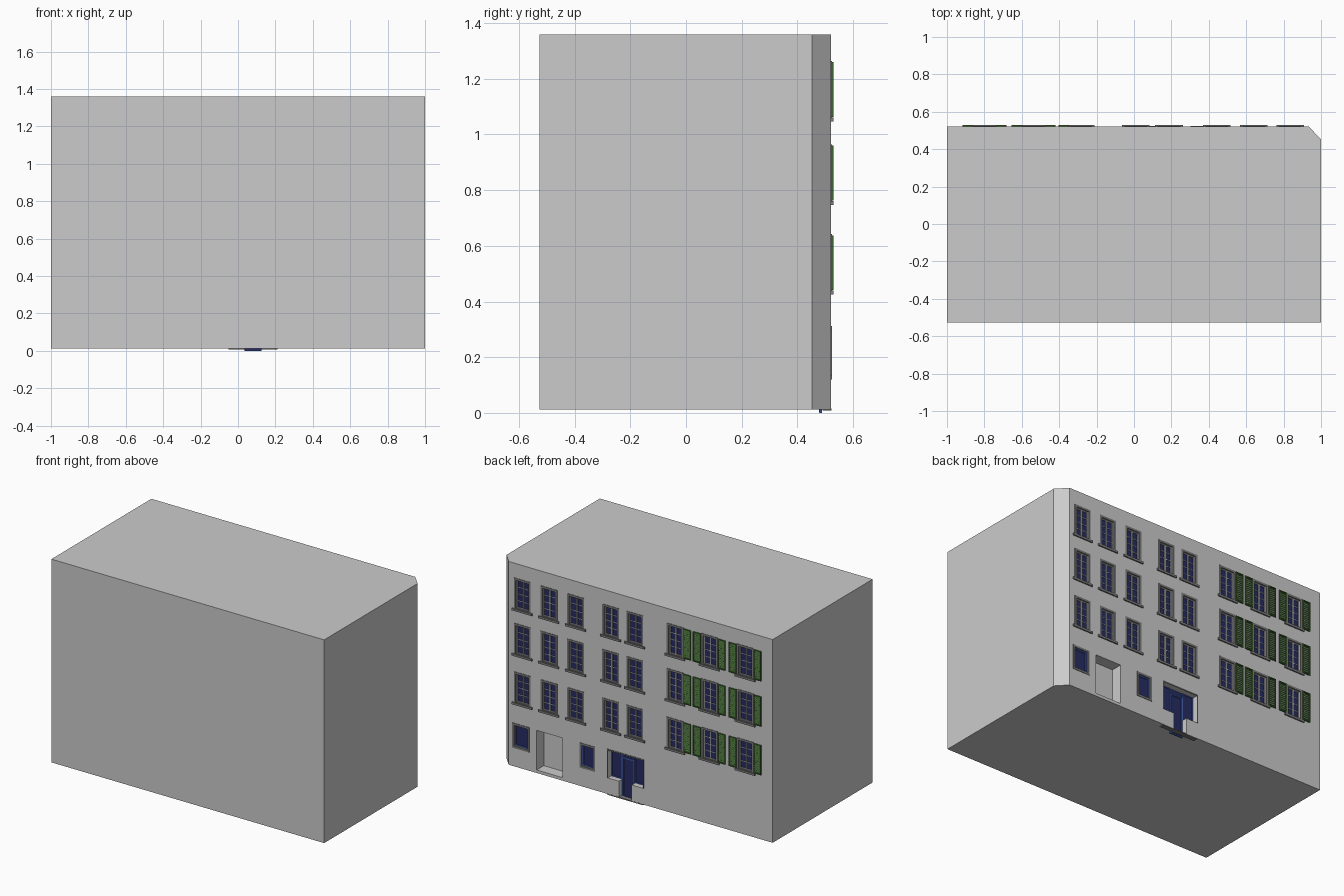
import bpy, bmesh
from mathutils import Matrix, Vector

if "Cube" in bpy.data.objects:
    bpy.data.objects.remove(bpy.data.objects["Cube"])

WALL = 0.521          # y of the street facade
BASE, TOP = 0.013, 1.36


def material(name, rgb):
    m = bpy.data.materials.new(name)
    m.diffuse_color = (*rgb, 1)
    m.use_nodes = True
    m.node_tree.nodes["Principled BSDF"].inputs["Base Color"].default_value = m.diffuse_color
    return m


NAVY = material("glass_navy", (0.02, 0.025, 0.12))
BLUE = material("paint_blue", (0.06, 0.12, 0.45))
GREEN = material("shutter_green", (0.05, 0.13, 0.03))
STONE = material("stone_dark", (0.2, 0.2, 0.2))
WOOD = material("window_wood", (0.45, 0.45, 0.45))


def add_box(bm, x0, x1, y0, y1, z0, z1):
    mid = Vector(((x0 + x1) / 2, (y0 + y1) / 2, (z0 + z1) / 2))
    size = (x1 - x0, y1 - y0, z1 - z0, 1)
    bmesh.ops.create_cube(bm, size=1, matrix=Matrix.Translation(mid) @ Matrix.Diagonal(size))


def add_frame(bm, x0, x1, y0, y1, z0, z1, t):
    add_box(bm, x0, x0 + t, y0, y1, z0, z1)
    add_box(bm, x1 - t, x1, y0, y1, z0, z1)
    add_box(bm, x0 + t, x1 - t, y0, y1, z1 - t, z1)
    add_box(bm, x0 + t, x1 - t, y0, y1, z0, z0 + t)


def add_prism(bm, pts, axis):
    # closed profile swept along the given vector
    face = bm.faces.new([bm.verts.new(p) for p in pts])
    out = bmesh.ops.extrude_face_region(bm, geom=[face])
    bmesh.ops.translate(bm, vec=axis, verts=[v for v in out["geom"] if isinstance(v, bmesh.types.BMVert)])
    bmesh.ops.recalc_face_normals(bm, faces=bm.faces)


def finish(bm, name, mat=None):
    me = bpy.data.meshes.new(name)
    bm.to_mesh(me)
    bm.free()
    if mat:
        me.materials.append(mat)
    return me


def place(me, name, loc=(0, 0, 0)):
    ob = bpy.data.objects.new(name, me)
    ob.location = loc
    bpy.context.collection.objects.link(ob)
    return ob


def part(name, mat, *boxes):
    bm = bmesh.new()
    for b in boxes:
        add_box(bm, *b)
    return finish(bm, name, mat)


# layout of the facade
columns = [0.835, 0.64, 0.443, 0.187, 0.01, -0.285, -0.537, -0.80]
floors = [0.425, 0.747, 1.047]
shop_windows = [(0.783, 0.908), (0.302, 0.414)]

# building block with chamfered corner
bm = bmesh.new()
plan = [(-1, -0.526), (1, -0.526), (1, 0.452), (0.935, WALL), (-1, WALL)]
add_prism(bm, [(x, y, BASE) for x, y in plan], (0, 0, TOP - BASE))
walls = place(finish(bm, "walls"), "walls")

# openings cut out of the facade
bm = bmesh.new()
for z in floors:
    for x in columns:
        add_box(bm, x - 0.048, x + 0.048, WALL - 0.02, 0.6, z + 0.012, z + 0.205)
for x0, x1 in shop_windows:
    add_box(bm, x0 + 0.01, x1 - 0.01, WALL - 0.02, 0.6, 0.147, 0.29)
add_box(bm, 0.54, 0.73, WALL - 0.075, 0.6, 0.033, 0.295)
entry = [(-0.05, 0.12), (-0.05, 0.304), (0.208, 0.304), (0.208, 0.12),
         (0.127, 0.12), (0.127, -0.05), (0.033, -0.05), (0.033, 0.12)]
add_prism(bm, [(x, WALL - 0.045, z) for x, z in entry], (0, 0.15, 0))
cutter = place(finish(bm, "opening_cutter"), "opening_cutter")
cutter.hide_render = True
mod = walls.modifiers.new("openings", "BOOLEAN")
mod.operation, mod.solver, mod.object = "DIFFERENCE", "EXACT", cutter
bpy.context.view_layer.objects.active = walls
bpy.ops.object.modifier_apply(modifier=mod.name)
bpy.data.objects.remove(cutter)

# shared window meshes, local origin at the sill bottom on the wall plane
bm = bmesh.new()
add_frame(bm, -0.061, 0.061, -0.004, 0.003, 0.005, 0.217, 0.014)
surround = finish(bm, "window_surround", STONE)
sill = part("window_sill", STONE, (-0.074, 0.074, -0.003, 0.008, 0, 0.014))
glass = part("window_glass", NAVY, (-0.047, 0.047, -0.0195, -0.014, 0.013, 0.204))
bm = bmesh.new()
add_frame(bm, -0.047, 0.047, -0.015, -0.009, 0.016, 0.204, 0.006)
add_box(bm, -0.005, 0.005, -0.015, -0.007, 0.02, 0.2)
for k in (1, 2, 3):
    z = 0.02 + 0.045 * k
    add_box(bm, -0.043, 0.043, -0.015, -0.011, z - 0.002, z + 0.002)
bars = finish(bm, "window_bars", WOOD)

# louvred shutter
bm = bmesh.new()
add_frame(bm, -0.028, 0.028, 0.001, 0.008, 0.016, 0.213, 0.007)
for k in range(14):
    z = 0.025 + k * 0.013
    add_prism(bm, [(-0.022, 0.001, z + 0.01), (-0.022, 0.003, z + 0.011),
                   (-0.022, 0.007, z + 0.001), (-0.022, 0.005, z)], (0.044, 0, 0))
shutter = finish(bm, "shutter", GREEN)

for f, z in enumerate(floors):
    for c, x in enumerate(columns):
        for me in (surround, sill, glass, bars):
            place(me, f"{me.name}_{f}_{c}", (x, WALL, z))
        if c >= 5:
            # the first shuttered window has a leaf on one side only
            for side in ((-1,) if c == 5 else (-1, 1)):
                place(shutter, f"shutter_{f}_{c}", (x + side * 0.09, WALL, z))

# ground floor windows
for i, (x0, x1) in enumerate(shop_windows):
    bm = bmesh.new()
    add_frame(bm, x0, x1, WALL - 0.004, WALL + 0.003, 0.135, 0.3, 0.014)
    place(finish(bm, "shop_surround", STONE), f"shop_surround_{i}")
    bm = bmesh.new()
    add_frame(bm, x0 + 0.012, x1 - 0.012, WALL - 0.018, WALL - 0.008, 0.149, 0.288, 0.008)
    place(finish(bm, "shop_frame", BLUE), f"shop_frame_{i}")
    place(part("shop_glass", NAVY, (x0 + 0.011, x1 - 0.011, WALL - 0.0195, WALL - 0.013, 0.148, 0.289)),
          f"shop_glass_{i}")

# glazed entrance with side lights, door leaf and threshold
yb = WALL - 0.044
place(part("entrance_glass", NAVY, (-0.049, 0.207, yb, yb + 0.006, 0.121, 0.303),
           (0.034, 0.126, yb, yb + 0.006, 0.002, 0.121)), "entrance_glass")
bm = bmesh.new()
add_frame(bm, 0.034, 0.126, yb + 0.002, yb + 0.012, 0, 0.27, 0.008)
add_frame(bm, -0.049, 0.034, yb + 0.002, yb + 0.010, 0.121, 0.303, 0.005)
add_frame(bm, 0.126, 0.207, yb + 0.002, yb + 0.010, 0.121, 0.303, 0.005)
place(finish(bm, "entrance_frame", BLUE), "entrance_frame")
place(part("entrance_lintel", STONE, (-0.056, 0.214, WALL - 0.004, WALL + 0.003, 0.304, 0.312),
           (-0.056, -0.05, WALL - 0.004, WALL + 0.003, 0.12, 0.304),
           (0.208, 0.214, WALL - 0.004, WALL + 0.003, 0.12, 0.304)), "entrance_surround")
place(part("threshold", STONE, (-0.05, 0.21, WALL - 0.03, WALL + 0.001, 0.008, BASE + 0.002)), "threshold")
